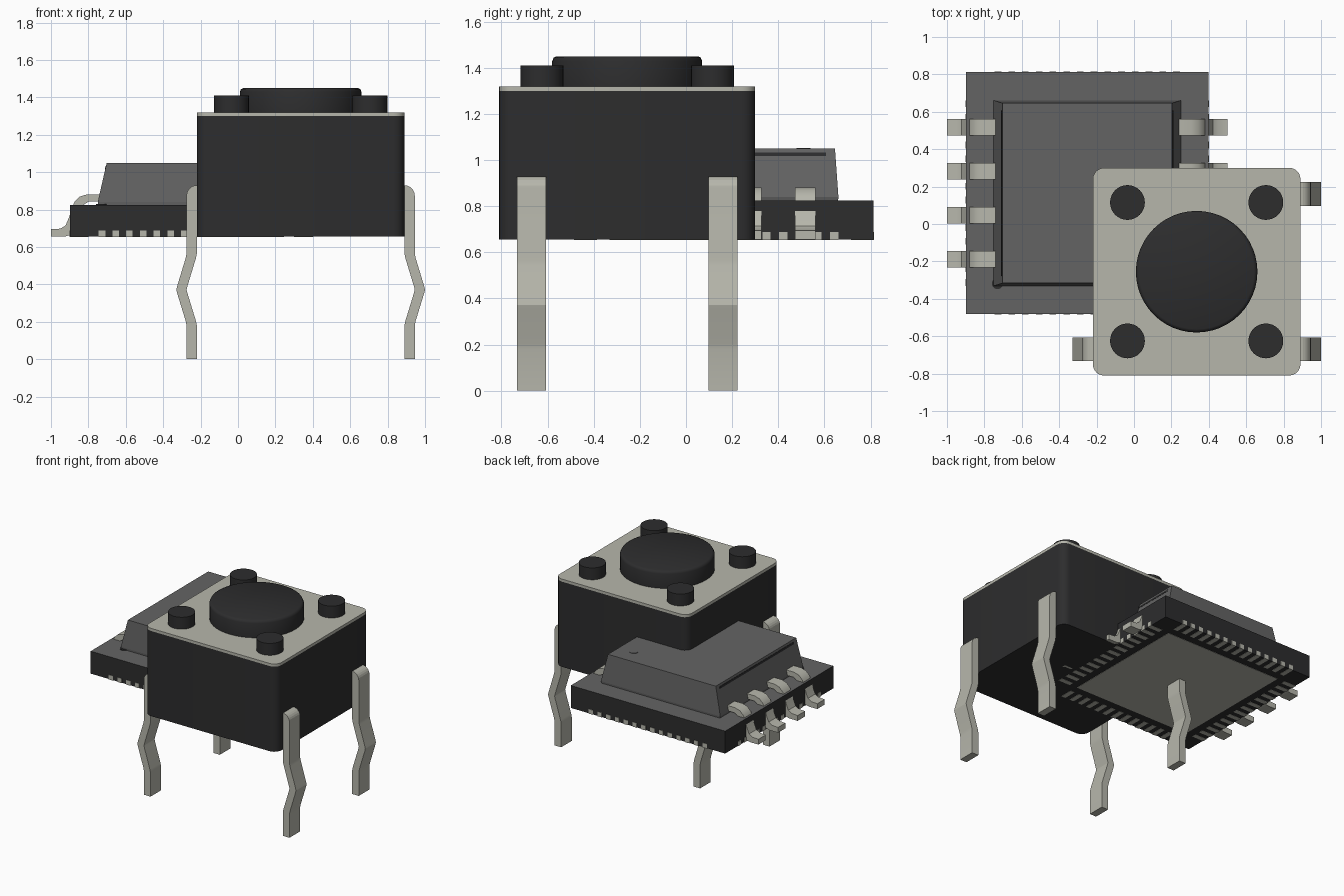
import bpy, bmesh, math

cube = bpy.data.objects.get("Cube")
if cube:
    bpy.data.objects.remove(cube, do_unlink=True)


def material(name, color):
    m = bpy.data.materials.new(name)
    m.use_nodes = True
    m.diffuse_color = (*color, 1)
    bsdf = next(n for n in m.node_tree.nodes if n.type == 'BSDF_PRINCIPLED')
    bsdf.inputs["Base Color"].default_value = (*color, 1)
    return m


BLACK = material("black plastic", (0.026, 0.026, 0.027))
GRAY = material("gray resin", (0.127, 0.127, 0.127))
METAL = material("tinned metal", (0.47, 0.47, 0.41))


def finish(name, bm, *mats, smooth=None):
    bmesh.ops.recalc_face_normals(bm, faces=bm.faces)
    mesh = bpy.data.meshes.new(name)
    bm.to_mesh(mesh)
    bm.free()
    ob = bpy.data.objects.new(name, mesh)
    bpy.context.collection.objects.link(ob)
    for m in mats:
        mesh.materials.append(m)
    if smooth:
        bpy.ops.object.select_all(action='DESELECT')
        ob.select_set(True)
        bpy.context.view_layer.objects.active = ob
        bpy.ops.object.shade_smooth_by_angle(angle=math.radians(smooth))
    return ob


def loft(bm, rings):
    """Skin a stack of equal rings and cap both ends."""
    vs = [[bm.verts.new(p) for p in ring] for ring in rings]
    n = len(vs[0])
    for a, b in zip(vs, vs[1:]):
        for i in range(n):
            j = (i + 1) % n
            bm.faces.new((a[i], a[j], b[j], b[i]))
    bm.faces.new(vs[0])
    bm.faces.new(vs[-1])


def rect(cx, cy, hx, hy, z):
    return [(cx + sx * hx, cy + sy * hy, z) for sx, sy in ((-1, -1), (1, -1), (1, 1), (-1, 1))]


def rounded(cx, cy, half, r, z, steps=6):
    pts = []
    for q, (sx, sy) in enumerate(((1, 1), (-1, 1), (-1, -1), (1, -1))):
        for k in range(steps + 1):
            a = math.pi / 2 * (q + k / steps)
            pts.append((cx + sx * (half - r) + r * math.cos(a),
                        cy + sy * (half - r) + r * math.sin(a), z))
    return pts


def circle(cx, cy, r, z, n=48):
    return [(cx + r * math.cos(2 * math.pi * i / n), cy + r * math.sin(2 * math.pi * i / n), z)
            for i in range(n)]


def solid(name, rings, *mats, smooth=None):
    bm = bmesh.new()
    loft(bm, rings)
    return finish(name, bm, *mats, smooth=smooth)


def strip(name, profile, cx, side, y, width, smooth=None):
    """Bent metal strip: outward/height profile extruded along y."""
    rings = [[(cx + side * u, y + d * width / 2, z) for u, z in profile] for d in (-1, 1)]
    return solid(name, rings, METAL, smooth=smooth)


# Push switch
SX, SY, HALF = 0.335, -0.255, 0.555
BASE = 0.655
solid("switch_body", [rounded(SX, SY, HALF, 0.06, z) for z in (BASE, 1.3)], BLACK, smooth=30)
solid("switch_cover", [rounded(SX, SY, HALF, 0.06, z) for z in (1.3, 1.32)], METAL, smooth=30)
solid("switch_button", [circle(SX, SY, r, z) for r, z in
                        ((0.325, 1.32), (0.325, 1.43), (0.319, 1.444), (0.307, 1.45))],
      BLACK, smooth=50)
for sx in (-1, 1):
    for sy in (-1, 1):
        solid("corner_post", [circle(SX + sx * 0.37, SY + sy * 0.37, 0.093, z, 32)
                              for z in (1.32, 1.41)], BLACK, smooth=30)

# Kinked switch legs
T = 0.055
path = [(0, 0), (0, 0.18), (0.005, 0.205), (0.05, 0.352), (0.055, 0.372), (0.05, 0.392),
        (0.005, 0.54), (0, 0.565)]
arc = [(T * math.cos(a), 0.875 + T * math.sin(a)) for a in
       [math.pi / 2 * k / 6 for k in range(7)]]
leg = [(u + T, z) for u, z in path] + arc + [(u, z) for u, z in reversed(path)]
for side in (-1, 1):
    for y in (-0.67, 0.16):
        strip("switch_leg", [(HALF + u, z) for u, z in leg], SX, side, y, 0.127, smooth=12)

# Flat square chip
CX, CY, Q = -0.25, 0.165, 0.647
chip = solid("flat_chip", [rect(CX, CY, Q, Q, z) for z in (BASE, 0.825)], BLACK, GRAY)
for f in chip.data.polygons:
    f.material_index = 1 if f.normal.z > 0.5 else 0
solid("thermal_pad", [rect(CX, CY, 0.49, 0.49, z) for z in (BASE - 0.002, 0.665)], METAL)
solid("chip_marker", [circle(-0.73, -0.318, 0.03, z, 24) for z in (0.82, 0.829)], BLACK)

# Edge contacts on all four sides
bm = bmesh.new()
for i in range(14):
    t = (i - 6.5) * 0.0735
    for side in (-1, 1):
        c = side * (Q - 0.047)
        for x, y, hx, hy in ((CX + t, CY + c, 0.018, 0.05), (CX + c, CY + t, 0.05, 0.018)):
            loft(bm, [rect(x, y, hx, hy, z) for z in (BASE - 0.0015, 0.688)])
finish("edge_contacts", bm, METAL)

# Raised chip with tapered body
solid("raised_chip_body", [rect(CX, CY, hx, hy, z) for hx, hy, z in
                           ((0.455, 0.48, 0.66), (0.5, 0.496, 0.84), (0.452, 0.481, 1.05))], GRAY)
solid("raised_chip_marker", [circle(0.08, 0.51, 0.03, z, 24) for z in (1.045, 1.053)], GRAY)
for side in (-1, 1):
    ring = [(0.456, 1.018), (0.461, 1.018), (0.458, 1.033), (0.453, 1.033)]
    solid("side_stripe", [[(CX + side * u, CY + d * 0.443, z) for u, z in ring]
                          for d in (-1, 1)], BLACK)

# Gull wing leads
gull = [(0.75, 0.695), (0.70, 0.698), (0.672, 0.715), (0.657, 0.75), (0.642, 0.795), (0.625, 0.84),
        (0.595, 0.87), (0.555, 0.882), (0.48, 0.882), (0.48, 0.842), (0.55, 0.842), (0.585, 0.82),
        (0.605, 0.77), (0.622, 0.70), (0.65, 0.663), (0.68, BASE), (0.75, BASE)]
for side in (-1, 1):
    for i in range(4):
        strip("gull_lead", gull, CX, side, CY + (i - 1.5) * 0.235, 0.088, smooth=35)
